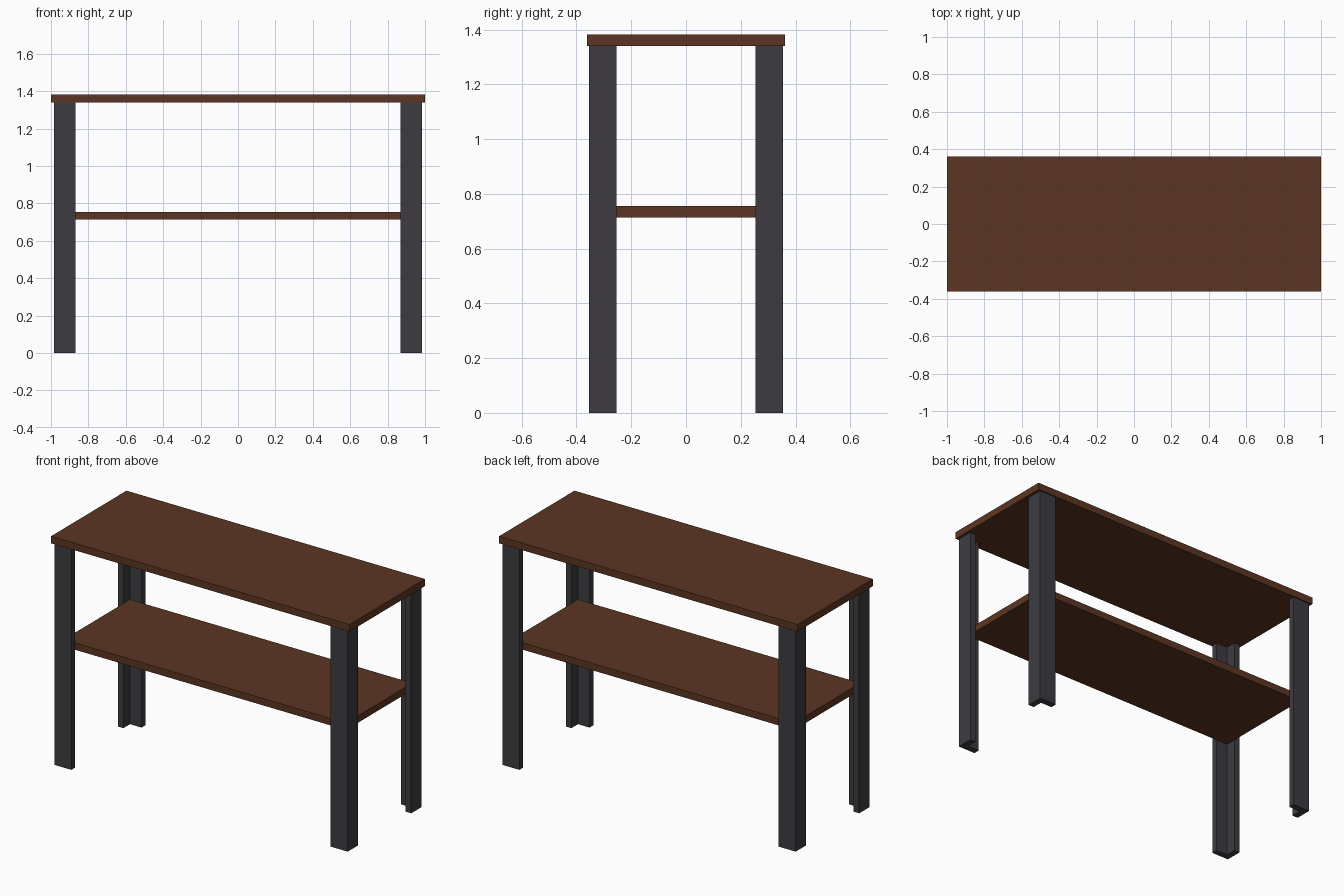
import bpy
import bmesh

cube = bpy.data.objects.get("Cube")
if cube:
    bpy.data.objects.remove(cube, do_unlink=True)


def make_material(name, rgb):
    mat = bpy.data.materials.new(name)
    mat.use_nodes = True
    color = (*rgb, 1.0)
    mat.diffuse_color = color
    mat.node_tree.nodes["Principled BSDF"].inputs["Base Color"].default_value = color
    return mat


wood = make_material("brown wood", (0.107, 0.036, 0.017))
metal = make_material("dark metal", (0.047, 0.044, 0.053))


def prism(name, outline, z0, z1, mat):
    """Extrude a flat outline upward from z0 to z1."""
    bm = bmesh.new()
    face = bm.faces.new([bm.verts.new((x, y, z0)) for x, y in outline])
    result = bmesh.ops.extrude_face_region(bm, geom=[face])
    top = [v for v in result["geom"] if isinstance(v, bmesh.types.BMVert)]
    bmesh.ops.translate(bm, verts=top, vec=(0, 0, z1 - z0))
    bmesh.ops.recalc_face_normals(bm, faces=bm.faces)
    mesh = bpy.data.meshes.new(name)
    bm.to_mesh(mesh)
    bm.free()
    mesh.materials.append(mat)
    obj = bpy.data.objects.new(name, mesh)
    bpy.context.collection.objects.link(obj)
    return obj


def board(name, half_x, half_y, z0, z1):
    outline = [(-half_x, -half_y), (half_x, -half_y), (half_x, half_y), (-half_x, half_y)]
    return prism(name, outline, z0, z1, wood)


TOP, UNDERSIDE = 1.383, 1.34
LEG_X, LEG_Y = 0.983, 0.354      # outer corner of each leg
ARM_X, ARM_Y = 0.114, 0.1        # widths of the two flanges
THICK = 0.037                    # flange thickness

# Table top and lower shelf; the shelf fits into the inner corners of the legs
board("table_top", 1.0, 0.361, UNDERSIDE, TOP)
board("lower_shelf", LEG_X - THICK, LEG_Y - THICK, 0.713, 0.755)

# Four L-section legs, mirrored to each corner
profile = [(0, 0), (ARM_X, 0), (ARM_X, THICK), (THICK, THICK), (THICK, ARM_Y), (0, ARM_Y)]
for end, sy in (("front", -1), ("back", 1)):
    for side, sx in (("right", -1), ("left", 1)):
        outline = [(sx * (LEG_X - px), sy * (LEG_Y - py)) for px, py in profile]
        prism(f"{end}_{side}_leg", outline, 0, UNDERSIDE, metal)
